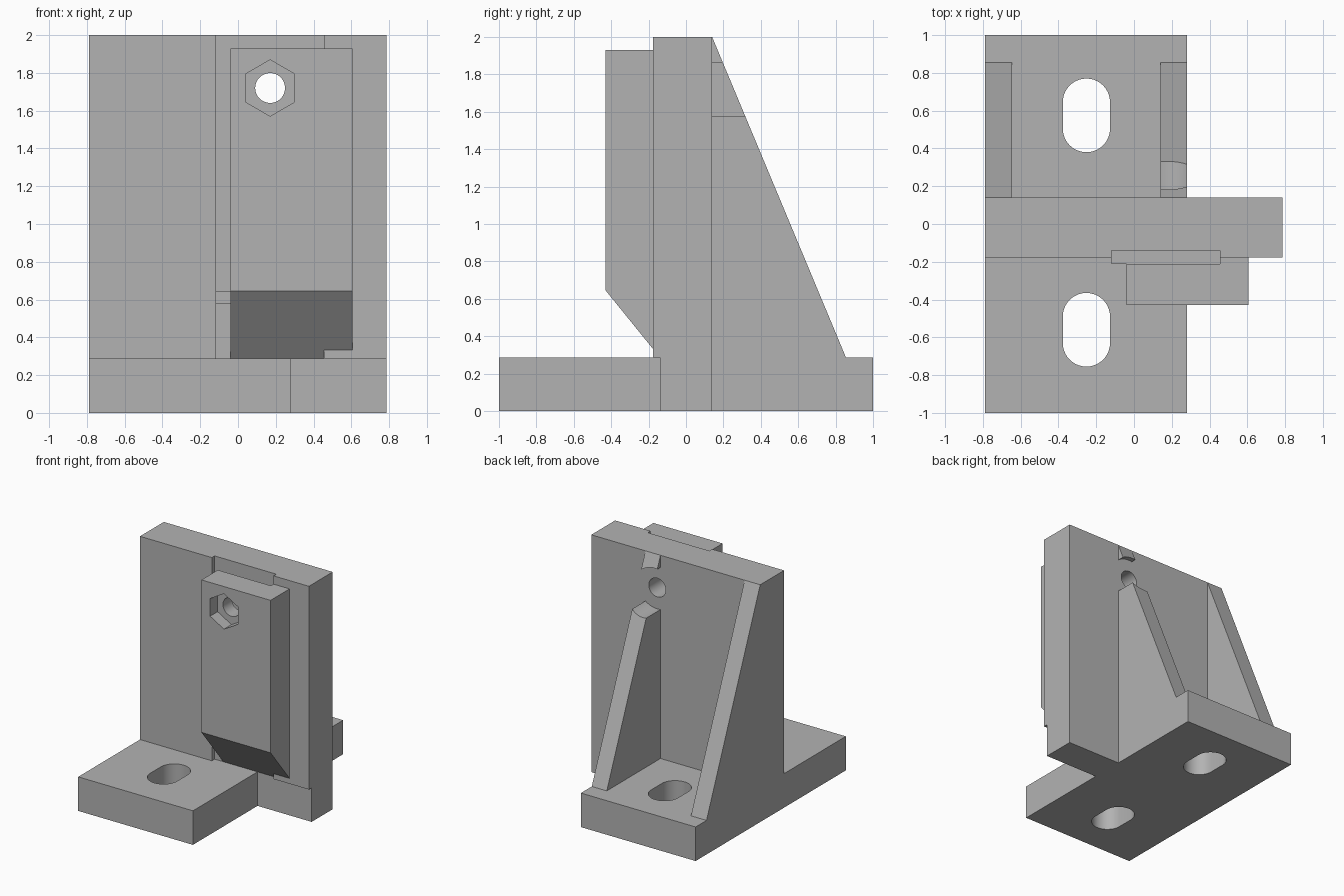
import bpy, bmesh, math

if "Cube" in bpy.data.objects:
    bpy.data.objects.remove(bpy.data.objects["Cube"])

grey = bpy.data.materials.new("light_grey")
grey.diffuse_color = (0.45, 0.45, 0.45, 1)
grey.use_nodes = True
grey.node_tree.nodes["Principled BSDF"].inputs["Base Color"].default_value = grey.diffuse_color


def prism(name, profile, axis, lo, hi):
    """Extrude a closed 2D profile along an axis (x: points are y,z / y: x,z / z: x,y)."""
    place = {"x": lambda a, b, t: (t, a, b),
             "y": lambda a, b, t: (a, t, b),
             "z": lambda a, b, t: (a, b, t)}[axis]
    bm = bmesh.new()
    low = [bm.verts.new(place(a, b, lo)) for a, b in profile]
    high = [bm.verts.new(place(a, b, hi)) for a, b in profile]
    bm.faces.new(low)
    bm.faces.new(high)
    n = len(profile)
    for i in range(n):
        j = (i + 1) % n
        bm.faces.new((low[i], low[j], high[j], high[i]))
    bmesh.ops.recalc_face_normals(bm, faces=bm.faces)
    mesh = bpy.data.meshes.new(name)
    bm.to_mesh(mesh)
    bm.free()
    mesh.materials.append(grey)
    ob = bpy.data.objects.new(name, mesh)
    bpy.context.collection.objects.link(ob)
    return ob


def box(name, x0, x1, y0, y1, z0, z1):
    return prism(name, [(x0, y0), (x1, y0), (x1, y1), (x0, y1)], "z", z0, z1)


def arc(cx, cy, r, n, start=0.0, sweep=2 * math.pi, closed=False):
    """Points round a circle; closed also includes the end point."""
    return [(cx + r * math.cos(start + sweep * i / n),
             cy + r * math.sin(start + sweep * i / n)) for i in range(n + closed)]


def combine(target, other, operation):
    """Boolean the other object into the target and remove it."""
    mod = target.modifiers.new("combine", "BOOLEAN")
    mod.operation, mod.solver, mod.object = operation, "EXACT", other
    bpy.context.view_layer.update()
    graph = bpy.context.evaluated_depsgraph_get()
    mesh = bpy.data.meshes.new_from_object(target.evaluated_get(graph))
    target.modifiers.clear()
    target.data = mesh
    bpy.data.objects.remove(other)


LEFT, BASE_R, RIGHT = -0.79, 0.28, 0.785
BASE_H, BACK = 0.287, 0.14
HOLE_X, HOLE_Z = 0.17, 1.72

# base plate and upright plate
bracket = box("bracket", LEFT, BASE_R, -1, 1, 0, BASE_H)
combine(bracket, box("upright", LEFT, RIGHT, -0.14, BACK, 0, 2), "UNION")

# raised front pads either side of the channel
for x0, x1 in ((LEFT, -0.12), (0.455, RIGHT)):
    combine(bracket, box("front_pad", x0, x1, -0.177, -0.05, BASE_H, 2), "UNION")

# clamp block with sloping underside and a slot behind it
block = prism("clamp_block", [(-0.43, 1.93), (-0.43, 0.645), (-0.14, BASE_H),
                              (-0.10, 0.24), (-0.10, 1.93)], "x", -0.04, 0.605)
combine(block, box("slot_cutter", -0.12, 0.455, -0.212, -0.05, 0.645, 2.1), "DIFFERENCE")
combine(bracket, block, "UNION")

# small bar closing the bottom of the slot
combine(bracket, box("slot_floor", -0.12, 0.455, -0.212, -0.10, 0.58, 0.645), "UNION")

# rear ribs, the right one relieved around the bolt hole
rib = [(0, 0.1), (0, 2), (BACK, 2), (0.855, BASE_H), (0.855, 0.1)]
combine(bracket, prism("left_rib", rib, "x", LEFT, -0.645), "UNION")
right_rib = prism("right_rib", rib, "x", 0.14, BASE_R)
combine(right_rib, prism("relief_cutter", arc(HOLE_X, HOLE_Z, 0.18, 64),
                         "y", 0.05, 1), "DIFFERENCE")
combine(bracket, right_rib, "UNION")

# bolt hole and hexagonal nut pocket
combine(bracket, prism("hole_cutter", arc(HOLE_X, HOLE_Z, 0.079, 48), "y", -1, 1), "DIFFERENCE")
combine(bracket, prism("hex_cutter", arc(HOLE_X, HOLE_Z, 0.149, 6, math.pi / 2),
                       "y", -1, -0.33), "DIFFERENCE")

# two mounting slots through the base
for y0, y1 in ((-0.755, -0.365), (0.38, 0.77)):
    r = 0.125
    outline = (arc(-0.252, y1 - r, r, 20, 0, math.pi, True)
               + arc(-0.252, y0 + r, r, 20, math.pi, math.pi, True))
    combine(bracket, prism("mount_cutter", outline, "z", -0.5, 0.6), "DIFFERENCE")

# smooth hole walls, crisp edges
bpy.ops.object.select_all(action="DESELECT")
bracket.select_set(True)
bpy.context.view_layer.objects.active = bracket
bpy.ops.object.shade_smooth_by_angle(angle=math.radians(25))
